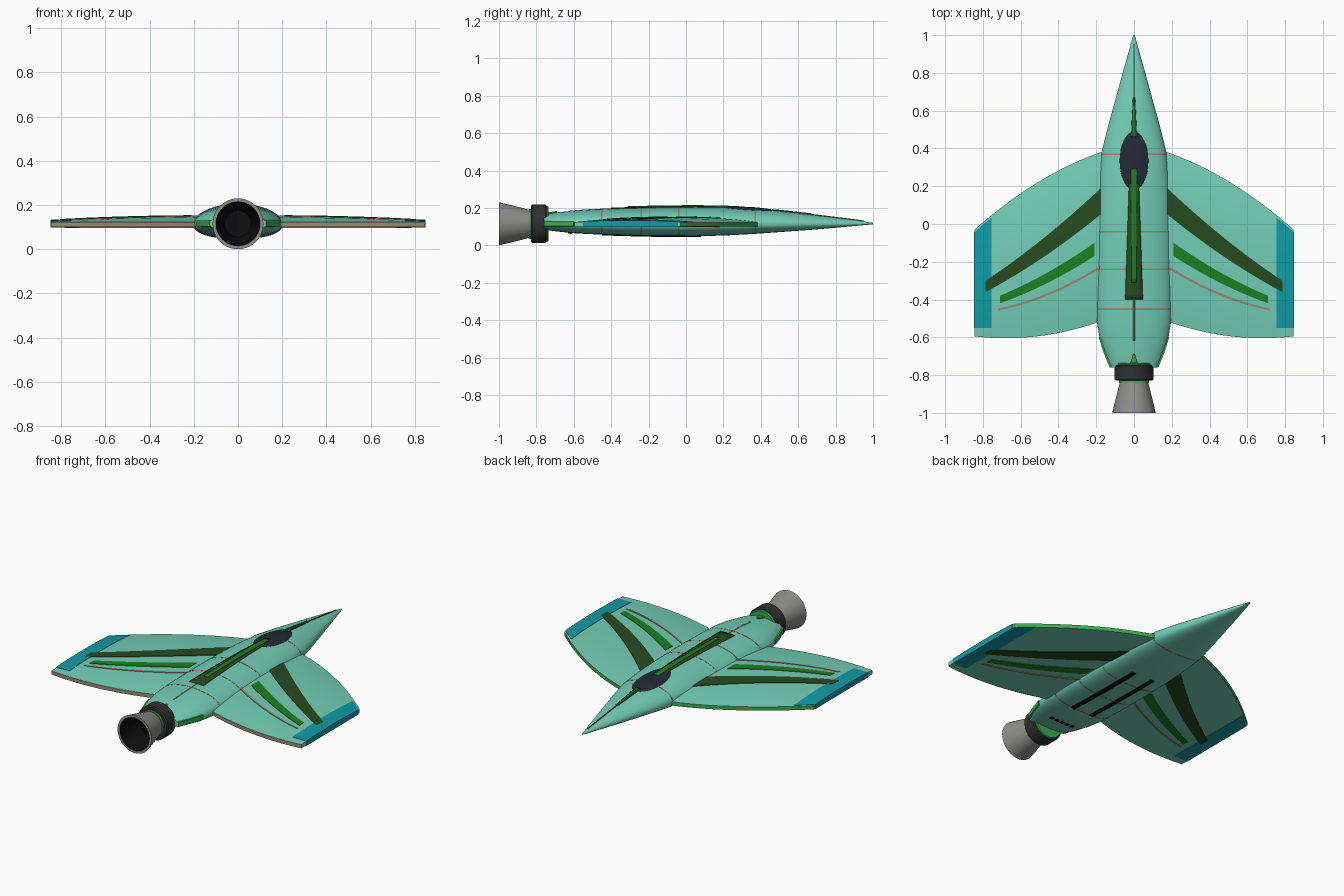
import bpy, bmesh, math

if "Cube" in bpy.data.objects:
    bpy.data.objects.remove(bpy.data.objects["Cube"])

def material(name, *rgb):
    m = bpy.data.materials.new(name)
    m.diffuse_color = (*rgb, 1)
    m.use_nodes = True
    m.node_tree.nodes["Principled BSDF"].inputs["Base Color"].default_value = m.diffuse_color
    return m

MINT = material("mint", .17, .62, .47)
DARK = material("dark_green", .02, .07, .015)
GREEN = material("green", .012, .22, .016)
LIME = material("edge_green", .045, .42, .08)
TEAL = material("teal", .005, .33, .38)
TAN = material("tan", .32, .26, .17)
GLASS = material("glass", .017, .023, .038)
COLLAR = material("charcoal", .03, .03, .03)
BLACK = material("black", .004, .004, .004)
STEEL = material("steel", .27, .27, .26)
ZC = .115

def finish(name, bm, mats, angle=35, mirror=False, thick=0):
    bmesh.ops.recalc_face_normals(bm, faces=bm.faces)
    me = bpy.data.meshes.new(name)
    bm.to_mesh(me)
    bm.free()
    for m in mats:
        me.materials.append(m)
    ob = bpy.data.objects.new(name, me)
    bpy.context.collection.objects.link(ob)
    bpy.ops.object.select_all(action='DESELECT')
    ob.select_set(True)
    bpy.context.view_layer.objects.active = ob
    bpy.ops.object.shade_smooth_by_angle(angle=math.radians(angle))
    if thick:
        s = ob.modifiers.new("thickness", 'SOLIDIFY')
        s.thickness, s.offset = thick, 0
    if mirror:
        ob.modifiers.new("mirror", 'MIRROR').use_mirror_merge = False
    return ob

def loft(name, rings, mats, pick=lambda i, j: 0, mirror=False):
    """Skin closed rings and cap both ends; pick chooses the material slot."""
    bm = bmesh.new()
    rows = [[bm.verts.new(p) for p in r] for r in rings]
    n = len(rows[0])
    for i in range(len(rows) - 1):
        for j in range(n):
            k = (j + 1) % n
            f = bm.faces.new((rows[i][j], rows[i][k], rows[i + 1][k], rows[i + 1][j]))
            f.material_index = pick(i, j)
    bm.faces.new(rows[0])
    bm.faces.new(rows[-1]).material_index = pick(len(rows) - 2, 0)
    return finish(name, bm, mats, mirror=mirror)

def revolve(name, profile, mats, pick=lambda i, j: 0, n=40):
    rings = [[(r * math.cos(2 * math.pi * k / n), y, ZC + r * math.sin(2 * math.pi * k / n))
              for k in range(n)] for r, y in profile]
    return loft(name, rings, mats, pick)

# Fuselage stations: y, half width, height above and below the centre line
ST = [(-.76, .125, .05, .032), (-.68, .157, .062, .042), (-.6, .183, .07, .05),
      (-.52, .196, .076, .055), (-.35, .202, .083, .061), (-.15, .201, .088, .066),
      (.05, .196, .09, .067), (.22, .188, .087, .062), (.38, .172, .079, .053),
      (.52, .137, .066, .043), (.66, .098, .05, .033), (.8, .06, .033, .021),
      (.92, .026, .018, .01), (1, .004, .005, .003)]

def hull(y):
    y = min(max(y, -.76), 1)
    for a, b in zip(ST, ST[1:]):
        if y <= b[0]:
            t = (y - a[0]) / (b[0] - a[0])
            return [p + (q - p) * t for p, q in zip(a[1:], b[1:])]

def hull_ring(y, pad=0, n=48):
    w, top, low = (s + pad for s in hull(y))
    out = []
    for k in range(n):
        c, s = math.cos(2 * math.pi * k / n), math.sin(2 * math.pi * k / n)
        e = 1 if s >= 0 else .8
        out.append((w * math.copysign(abs(c) ** e, c), y,
                    ZC + (top if s >= 0 else low) * math.copysign(abs(s) ** e, s)))
    return out

def hull_z(x, y, side=1):
    w, top, low = hull(y)
    f = min(abs(x) / w, 1)
    return ZC + top * math.sqrt(1 - f * f) if side > 0 else ZC - low * (1 - f ** 2.5) ** .4

loft("fuselage", [hull_ring(s[0]) for s in ST], [MINT])
for i, y in enumerate((.37, -.04, -.24, -.45)):
    loft(f"panel_line_{i}", [hull_ring(y - .004, .001), hull_ring(y + .004, .001)], [TAN])

def patch(name, y0, y1, w0, w1, mat, cx=0, side=1, lift=.001):
    """Raised strip that follows the top or underside of the fuselage."""
    bm = bmesh.new()
    rows = []
    for i in range(25):
        t = i / 24
        y, w = y0 + (y1 - y0) * t, w0 + (w1 - w0) * t
        rows.append([bm.verts.new((cx + w * s, y, hull_z(cx + w * s, y, side) + side * lift))
                     for s in (-1, -.5, 0, .5, 1)])
    for a, b in zip(rows, rows[1:]):
        for j in range(4):
            bm.faces.new((a[j], a[j + 1], b[j + 1], b[j]))
    finish(name, bm, [mat], thick=.008)

# Spine, nose and belly markings
patch("spine_stripe", -.4, .28, .047, .024, DARK)
patch("spine_highlight", -.31, .29, .012, .016, GREEN, lift=.006)
patch("nose_stripe", .46, .67, .016, .006, DARK)
patch("nose_highlight", .46, .67, .006, .004, GREEN, lift=.003)
patch("nose_line", .66, .95, .003, .002, DARK, lift=0)
patch("tail_line", -.62, -.4, .004, .004, TAN, lift=-.002)
patch("tail_spike", -.755, -.69, .024, .005, LIME, lift=.004)
for s in (-1, 1):
    patch(f"belly_stripe_{s}", -.45, .08, .013, .013, BLACK, cx=s * .066, side=-1)
for i in range(5):
    patch(f"belly_vent_{i}", -.63, -.61, .01, .01, BLACK, cx=(i - 2) * .036, side=-1)

# Canopy: flattened dome draped on the fuselage
bm = bmesh.new()
bmesh.ops.create_uvsphere(bm, u_segments=32, v_segments=16, radius=1)
for v in bm.verts:
    x, y = v.co.x * .076, .335 + v.co.y * .155
    v.co = (x, y, hull_z(x, y) + .009 * v.co.z)
finish("canopy", bm, [GLASS], 60)

# Wings
def lead(x):
    t = (x - .175) / .67
    return .38 - .41 * t + .18 * t * (1 - t)

def trail(x):
    t = (x - .19) / .655
    return -.52 - .075 * t - .15 * t * (1 - t)

def wing_top(x, y):
    v = (y - trail(x)) / (lead(x) - trail(x))
    t = max(0, (x - .15) / .7)
    return .123 + (.028 - .02 * t * t) * max(0, 1 - abs(2 * v - 1) ** 2.5)

def slab(name, x0, x1, front, back, mats, pad=0, pick=lambda i, j: 0, n=24, m=17):
    rings = []
    for i in range(n + 1):
        x = x0 + (x1 - x0) * i / n
        ys = [back(x) + (front(x) - back(x)) * j / (m - 1) for j in range(m)]
        rings.append([(x, y, wing_top(x, y) + pad) for y in ys]
                     + [(x, y, .1 - pad) for y in reversed(ys)])
    loft(name, rings, mats, pick, mirror=True)

slab("wing", .1, .845, lead, trail, [MINT, LIME, TAN],
     pick=lambda i, j: {16: 1, 33: 2}.get(j, 0))
slab("wing_tip", .755, .847, lambda x: lead(x) - .012, lambda x: -.55, [TEAL], .002)

def stripe(name, x0, x1, a0, a1, b0, b1, sag, mat):
    def edge(p, q):
        def f(x):
            t = (x - x0) / (x1 - x0)
            return p + (q - p) * t - sag * 4 * t * (1 - t)
        return f
    slab(name, x0, x1, edge(a0, a1), edge(b0, b1), [mat], .003, m=7)

stripe("wing_stripe_wide", .165, .785, .2, -.3, .06, -.36, .022, DARK)
stripe("wing_stripe_narrow", .21, .71, -.1, -.38, -.17, -.42, .018, GREEN)
stripe("wing_pinstripe", .17, .72, -.215, -.447, -.23, -.458, .03, TAN)

# Side strips along the tapered tail
loft("tail_side_strip", [[(hull(y)[0] + d, y, z) for d, z in
     ((-.03, .1), (.004, .102), (.004, .13), (-.03, .132))]
     for y in (-.76, -.72, -.68, -.64, -.6)], [LIME], mirror=True)

# Engine
revolve("engine_mount_ring", [(.09, -.735), (.094, -.74), (.094, -.755)], [LIME])
revolve("engine_collar", [(.097, -.746), (.103, -.752), (.103, -.822), (.097, -.828)], [COLLAR])
revolve("engine_seal", [(.08, -.82), (.08, -.84)], [LIME])
revolve("nozzle", [(.072, -.83), (.076, -.842), (.096, -.92), (.115, -1), (.1, -1),
                   (.085, -.93), (.06, -.86)], [STEEL, BLACK], lambda i, j: int(i > 3))
